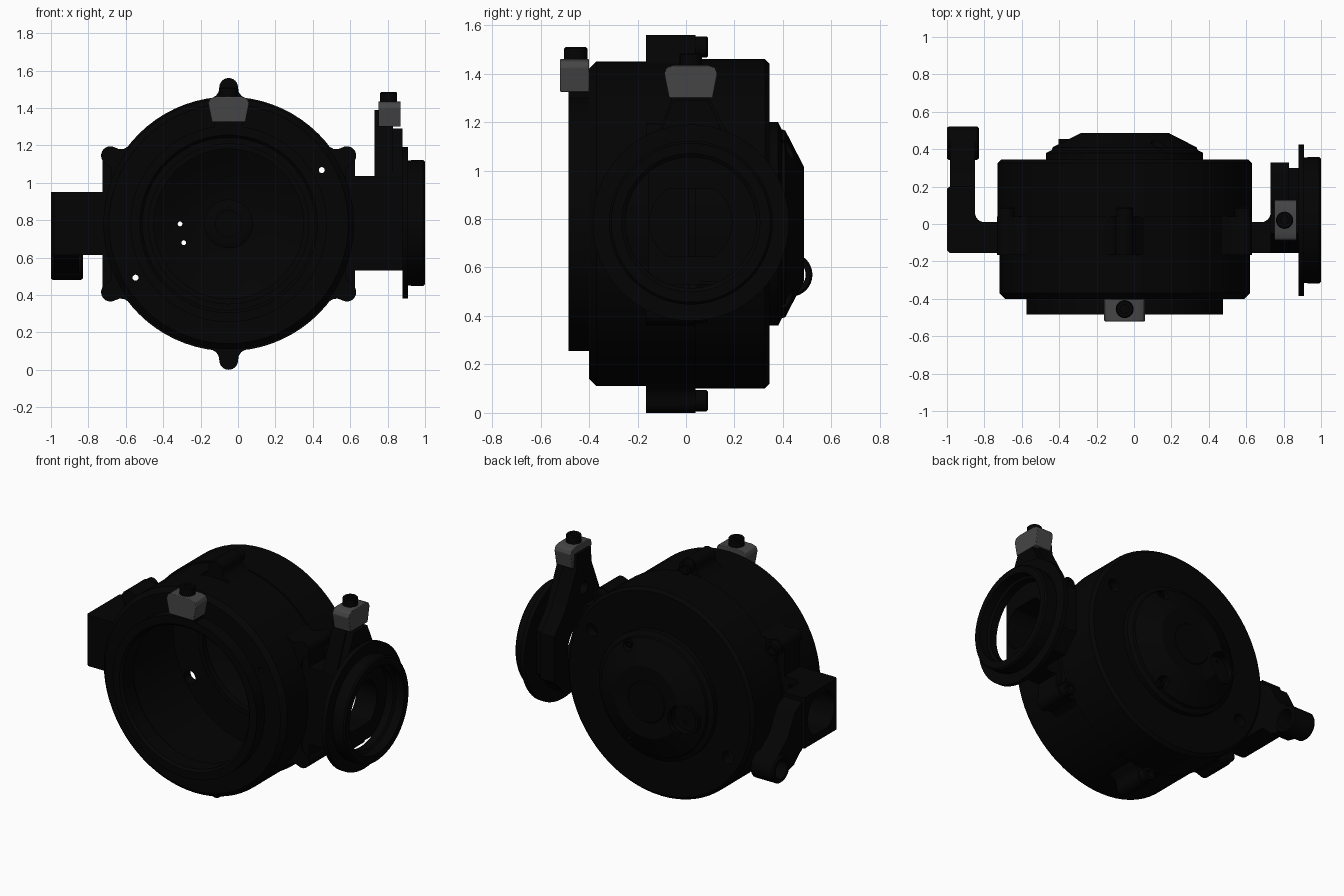
import bpy, bmesh
from math import sin, cos, pi, radians
from mathutils import Vector, Matrix

if "Cube" in bpy.data.objects:
    bpy.data.objects.remove(bpy.data.objects["Cube"])

CX, CZ = -0.05, 0.78          # main bore axis (runs along y)
FY, FZ = 0.02, 0.785          # side flange axis (runs along x)
X, Y, Z = Vector((1, 0, 0)), Vector((0, 1, 0)), Vector((0, 0, 1))


def material(name, v):
    m = bpy.data.materials.new(name)
    m.diffuse_color = (v, v, v, 1)
    m.use_nodes = True
    m.node_tree.nodes["Principled BSDF"].inputs["Base Color"].default_value = m.diffuse_color
    return m


BLACK, GREY = material("black_metal", 0.001), material("grey_metal", 0.06)


def finish(name, bm, mat=BLACK, bevel=0):
    bmesh.ops.remove_doubles(bm, verts=bm.verts, dist=1e-5)
    bmesh.ops.recalc_face_normals(bm, faces=bm.faces)
    me = bpy.data.meshes.new(name)
    bm.to_mesh(me)
    bm.free()
    me.materials.append(mat)
    ob = bpy.data.objects.new(name, me)
    bpy.context.collection.objects.link(ob)
    if bevel:
        b = ob.modifiers.new("bevel", 'BEVEL')
        b.width, b.segments = bevel, 2
    return ob


def lathe(name, pts, centre, axis, seg=32, mat=BLACK):
    """Spin (radius, height) points around an axis; loops that avoid r=0 are closed."""
    bm = bmesh.new()
    vs = [bm.verts.new((r, 0, h)) for r, h in pts]
    es = [bm.edges.new(p) for p in zip(vs, vs[1:])]
    if pts[0][0] > 0:
        es.append(bm.edges.new((vs[-1], vs[0])))
    bmesh.ops.spin(bm, geom=vs + es, cent=(0, 0, 0), axis=(0, 0, 1), angle=2 * pi, steps=seg)
    q = Z.rotation_difference(Vector(axis).normalized()).to_matrix().to_4x4()
    bm.transform(Matrix.Translation(centre) @ q)
    return finish(name, bm, mat)


def cyl(name, r, lo, hi, centre, axis, seg=24, mat=BLACK):
    return lathe(name, [(0, lo), (r, lo), (r, hi), (0, hi)], centre, axis, seg, mat)


def socket_bolt(name, r, lo, hi, centre, axis):
    d = min(0.03, (hi - lo) * 0.6)
    return lathe(name, [(0, lo), (r, lo), (r, hi - .006), (r - .006, hi), (r * .5, hi),
                        (r * .5, hi - d), (0, hi - d)], centre, axis, 24)


def prism(name, pts, axis, lo, hi, mat=BLACK, bevel=0):
    """Extrude a 2D outline along x (y,z), y (x,z) or z (x,y)."""
    place = {'x': lambda a, b, h: (h, a, b), 'y': lambda a, b, h: (a, h, b),
             'z': lambda a, b, h: (a, b, h)}[axis]
    bm = bmesh.new()
    f = bm.faces.new([bm.verts.new(place(a, b, lo)) for a, b in pts])
    g = bmesh.ops.extrude_face_region(bm, geom=[f])['geom']
    bmesh.ops.translate(bm, vec=Vector(place(0, 0, hi - lo)),
                        verts=[v for v in g if isinstance(v, bmesh.types.BMVert)])
    return finish(name, bm, mat, bevel)


def cut(ob, cutters):
    bpy.context.view_layer.objects.active = ob
    for c in cutters:
        c.hide_render = True
        m = ob.modifiers.new("cut", 'BOOLEAN')
        m.operation, m.object, m.solver = 'DIFFERENCE', c, 'EXACT'
        bpy.ops.object.modifier_apply(modifier=m.name)
        bpy.data.objects.remove(c)


def polar(r, deg, y=0):
    return Vector((CX + r * cos(radians(deg)), y, CZ + r * sin(radians(deg))))


# Main housing: thin outer shell, front spigot, rear cover cone and stepped interior
housing = lathe("housing", [
    (0, .487), (.13, .487), (.135, .482), (.235, .487), (.385, .41), (.39, .395), (.42, .38),
    (.42, .345), (.66, .345), (.68, .325), (.68, .04), (.67, .04), (.67, -.37), (.64, -.40),
    (.525, -.40), (.525, -.485), (.475, -.485), (.46, -.47), (.46, -.36), (.49, -.36),
    (.49, -.32), (.62, -.32), (.62, .28), (.43, .28), (.43, .27), (.40, .27), (.40, .31),
    (.36, .33), (.23, .40), (.13, .41), (.13, .36), (.11, .35), (.07, .35), (.07, .39), (0, .39)],
    (CX, 0, CZ), Y, 72)

# Holes: rim holes at two opposite corners, cover pocket with pin holes, screw pockets
holes = [cyl("cover_pocket", .095, .42, .6, (-.30, 0, .72), Y, 32)]
for a in (30, 210):
    holes.append(cyl("rim_pin_hole", .016, -.6, 0, polar(.575, a), Y, 16))
    holes.append(cyl("rim_rear_hole", .042, .2, .5, polar(.575, a), Y, 24))
for x, z in ((-.31, .78), (-.29, .68)):
    holes.append(cyl("cover_pin_hole", .013, .2, .6, (x, 0, z), Y, 12))
for a in (60, 300):
    holes.append(cyl("screw_pocket", .038, .385, .6, polar(.355, a), Y, 20))
cut(housing, holes)
for a in (60, 300):
    socket_bolt("cover_screw", .026, .37, .412, polar(.355, a), Y)
lathe("pocket_collar", [(.09, .41), (.105, .41), (.105, .455), (.09, .455)], (-.30, 0, .72), Y, 32)

# Six clamping lugs with bolts around the housing seam
arc = [(.05 * cos(radians(t)), .73 + .05 * sin(radians(t))) for t in range(0, 181, 15)]
half = [(.12, .64), (.10, .667), (.068, .685), (.054, .705)]
outline = half + arc + [(-a, b) for a, b in reversed(half)]
for deg in range(30, 390, 60):
    t = radians(deg)
    pts = [(CX + r * cos(t) + s * sin(t), CZ + r * sin(t) - s * cos(t)) for s, r in outline]
    prism("lug", pts, 'y', -.165, .04)
    socket_bolt("lug_bolt", .044, .03, .09, polar(.73, deg), Y)

# Flat side pads between the lugs, kept outside the hollow interior
for s in (-1, 1):
    pts = [(CX + s * .675, 1.15), (CX + s * .675, .42), (CX + s * .54, .42), (CX + s * .64, .70),
           (CX + s * .64, .86), (CX + s * .54, 1.15)]
    prism("side_pad", pts, 'y', -.155, .01)


def bore(lo, hi, r=.17, flat=.14):
    pts = [(FY + r * cos(2 * pi * k / 40), FZ + max(-flat, min(flat, r * sin(2 * pi * k / 40))))
           for k in range(40)]
    return prism("bore_cut", pts, 'x', lo, hi)


# Quarter-round fillet between foot and plate, reused mirrored on both sides
fillet = [(-.05 * sin(radians(t)), .06 - .05 * cos(radians(t))) for t in range(0, 91, 15)]

# Right bracket: foot, upright plate with tapering arm
foot = prism("right_foot", [(.60, -.155), (.88, -.155), (.88, .06)] +
             [(.68 - a, b) for a, b in reversed(fillet)] + [(.60, .01)], 'z', .53, 1.035)
cut(foot, [bore(.66, .95)])
plate = prism("right_bracket", [(-.155, .53), (.22, .53), (.33, .64), (.33, .94), (.22, 1.06),
                                (.10, 1.29), (.09, 1.39), (-.05, 1.39), (-.06, 1.29),
                                (-.155, 1.06)], 'x', .73, .83)
cut(plate, [bore(.7, .95), cyl("arm_hole", .04, .7, .95, (0, FY, 1.15), X)])
face = prism("right_bracket_face", [(-.15, .54), (.2, .54), (.30, .65), (.30, .93), (.2, 1.05),
                                    (.09, 1.29), (-.05, 1.29), (-.15, 1.05)], 'x', .82, .88)
cut(face, [bore(.7, .95), cyl("arm_recess", .04, .7, .95, (0, FY, 1.15), X)])

# Right ring: thin rim and stepped collar
lathe("right_ring", [(.27, .88), (.405, .88), (.405, .91), (.335, .91), (.335, .925),
                     (.338, .93), (.338, .99), (.328, 1.0), (.285, 1.0), (.285, .94), (.27, .93)],
      (0, FY, FZ), X, 64)

# Left bracket: foot with fillet, bored plate, arm and pivot eye
left = prism("left_bracket", [(-.69, -.155), (-.985, -.155), (-1, -.14), (-1, .19), (-.985, .2),
                              (-.85, .2)] + [(a - .80, b) for a, b in reversed(fillet)] +
             [(-.69, .01)], 'z', .615, .95)
cut(left, [bore(-1.05, -.76, .14, .12)])
arm = prism("left_arm", [(.17, .64), (.17, .94), (.27, .88), (.345, .74), (.47, .64), (.36, .52),
                         (.28, .54)], 'x', -.985, -.85)
cut(arm, [cyl("eye_cut", .065, -1.1, -.7, (0, .432, .57), X, 32), bore(-1.05, -.76, .14, .12)])
lathe("left_eye", [(.062, -1), (.082, -1), (.09, -.99), (.09, -.84), (.082, -.83), (.062, -.83)],
      (0, .432, .57), X, 32)


# Grey clamp blocks with bolts on top
def clamp_profile(c, z):
    return [(c - .09, z), (c + .09, z), (c + .11, z + .10), (c + .10, z + .125),
            (c + .07, z + .135), (c - .07, z + .135), (c - .10, z + .125), (c - .11, z + .10)]


prism("front_clamp", clamp_profile(CX, 1.325), 'y', -.52, -.40, GREY, .004)
socket_bolt("front_clamp_bolt", .048, 1.44, 1.51, (CX, -.455, 0), Z)
prism("front_clamp_root", [(CX - .08, 1.265), (CX + .08, 1.265), (CX + .07, 1.36),
                           (CX - .07, 1.36)], 'y', -.484, -.39)
prism("right_clamp", clamp_profile(FY, 1.30), 'x', .75, .87, GREY, .004)
socket_bolt("right_clamp_bolt", .046, 1.42, 1.485, (.805, FY, 0), Z)

# Smooth the round faces, keep hard edges
bpy.ops.object.select_all(action='SELECT')
bpy.context.view_layer.objects.active = housing
bpy.ops.object.shade_smooth_by_angle(angle=radians(30))
